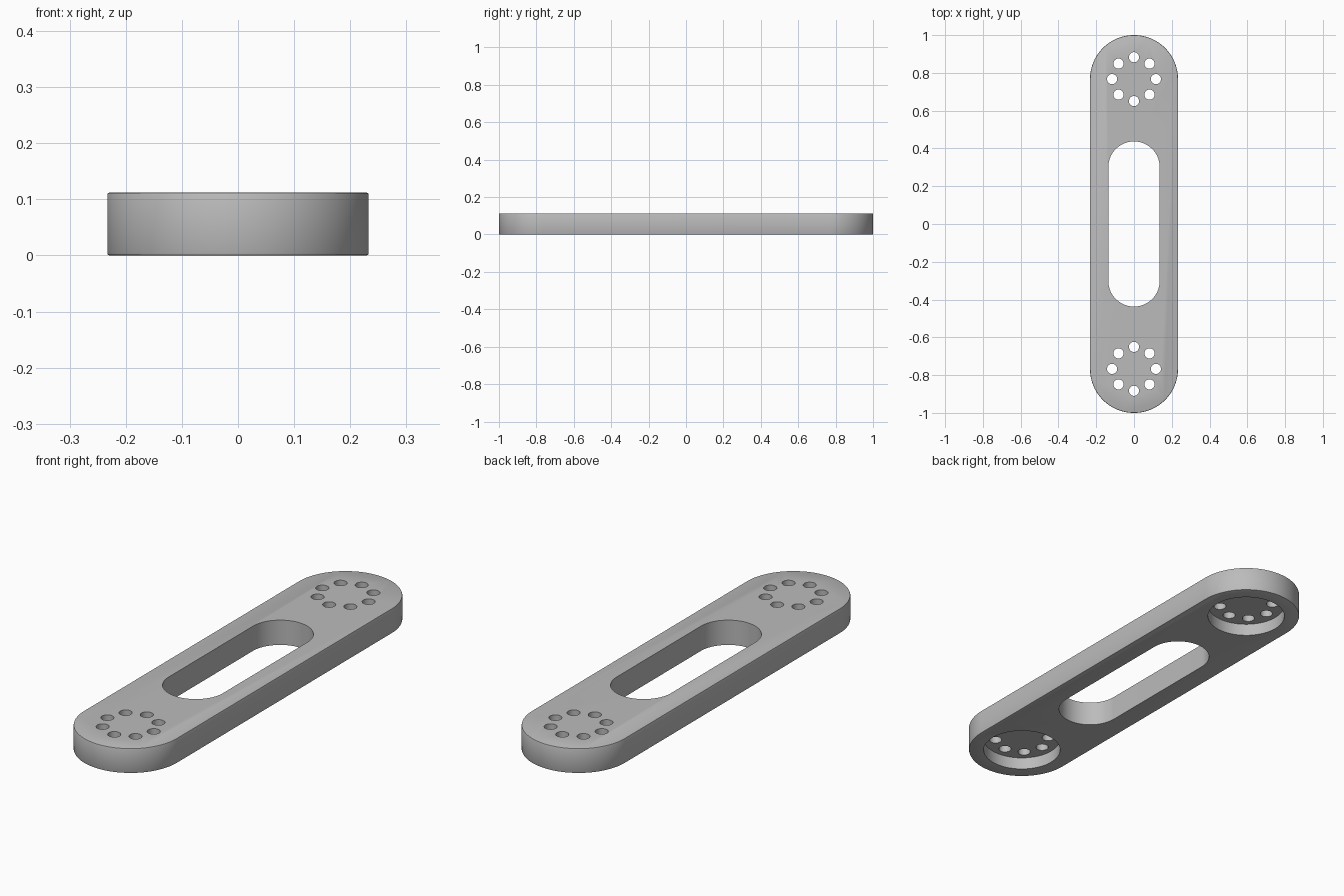
import bpy
import bmesh
from math import cos, sin, pi, radians

if "Cube" in bpy.data.objects:
    bpy.data.objects.remove(bpy.data.objects["Cube"])

LENGTH, RADIUS, THICK = 2.0, 0.233, 0.112
END = LENGTH / 2 - RADIUS            # centre of each rounded end
SLOT_RADIUS, SLOT_END = 0.136, 0.301
POCKET_RADIUS, POCKET_DEPTH = 0.168, 0.056
HOLE_RING, HOLE_RADIUS = 0.116, 0.027

grey = bpy.data.materials.new("satin_grey")
grey.use_nodes = True
grey.diffuse_color = (0.5, 0.5, 0.5, 1)
grey.node_tree.nodes["Principled BSDF"].inputs["Base Color"].default_value = (0.5, 0.5, 0.5, 1)


def stadium(radius, end, steps=48):
    """Outline of two half circles centred at +end and -end on y."""
    arc = [(radius * cos(pi * i / steps), radius * sin(pi * i / steps) + end)
           for i in range(steps + 1)]
    return arc + [(-x, -y) for x, y in arc]


def circle(radius, cx, cy, steps):
    return [(cx + radius * cos(2 * pi * i / steps), cy + radius * sin(2 * pi * i / steps))
            for i in range(steps)]


def prism_object(name, outlines, low, high, bevel=0):
    """Extrude closed outlines from low to high, optionally rounding the rims."""
    bm = bmesh.new()
    for outline in outlines:
        face = bm.faces.new([bm.verts.new((x, y, low)) for x, y in outline])
        new = bmesh.ops.extrude_face_region(bm, geom=[face], use_keep_orig=True)["geom"]
        for v in new:
            if isinstance(v, bmesh.types.BMVert):
                v.co.z = high
    bmesh.ops.recalc_face_normals(bm, faces=bm.faces)
    if bevel:
        rims = [e for e in bm.edges if abs(e.verts[0].co.z - e.verts[1].co.z) < 1e-6]
        bmesh.ops.bevel(bm, geom=rims, offset=bevel, segments=2, profile=0.5, affect='EDGES')
    mesh = bpy.data.meshes.new(name)
    bm.to_mesh(mesh)
    bm.free()
    mesh.materials.append(grey)
    obj = bpy.data.objects.new(name, mesh)
    bpy.context.collection.objects.link(obj)
    return obj


def cut(target, cutter):
    mod = target.modifiers.new("cut", 'BOOLEAN')
    mod.operation, mod.solver, mod.object = 'DIFFERENCE', 'EXACT', cutter
    bpy.context.view_layer.objects.active = target
    bpy.ops.object.modifier_apply(modifier=mod.name)
    bpy.data.objects.remove(cutter)


# Plate with softened outer rims
plate = prism_object("link_plate", [stadium(RADIUS, END)], 0, THICK, bevel=0.004)

# Long central slot
cut(plate, prism_object("slot_cutter", [stadium(SLOT_RADIUS, SLOT_END)], -0.1, 0.3))

# Round pockets on the underside
cut(plate, prism_object("pocket_cutter", [circle(POCKET_RADIUS, 0, s * END, 64) for s in (-1, 1)],
                        -0.1, POCKET_DEPTH))

# Ring of eight through holes at each end
holes = [circle(HOLE_RADIUS, HOLE_RING * cos(i * pi / 4), s * END + HOLE_RING * sin(i * pi / 4), 24)
         for s in (-1, 1) for i in range(8)]
cut(plate, prism_object("hole_cutter", holes, 0.02, 0.3))

# Smooth round walls, crisp edges
bpy.ops.object.select_all(action='DESELECT')
plate.select_set(True)
bpy.context.view_layer.objects.active = plate
bpy.ops.object.shade_smooth_by_angle(angle=radians(30))
